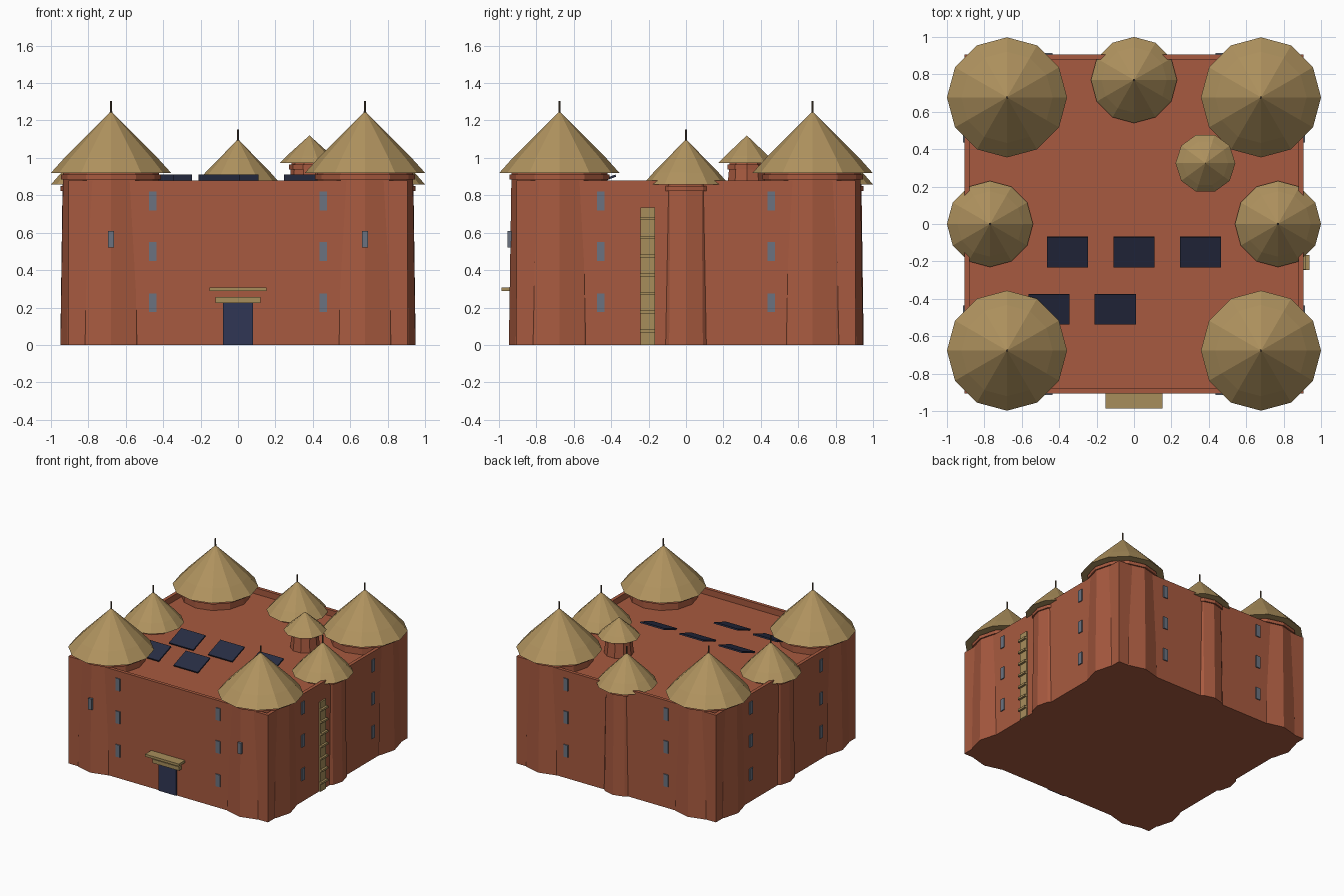
import bpy, bmesh, math
from mathutils import Matrix

if "Cube" in bpy.data.objects:
    bpy.data.objects.remove(bpy.data.objects["Cube"])


def mat(name, rgb):
    m = bpy.data.materials.new(name)
    m.diffuse_color = (*rgb, 1)
    m.use_nodes = True
    m.node_tree.nodes["Principled BSDF"].inputs["Base Color"].default_value = m.diffuse_color
    return m


CLAY = mat("red clay", (0.39, 0.102, 0.05))
THATCH = mat("thatch", (0.434, 0.292, 0.114))
WOOD = mat("light wood", (0.39, 0.27, 0.105))
GLASS = mat("grey window", (0.145, 0.17, 0.216))
DOOR = mat("navy door", (0.03, 0.037, 0.09))
PANEL = mat("solar navy", (0.021, 0.026, 0.056))
SPIKE = mat("dark wood", (0.10, 0.07, 0.045))


def finish(name, bm, material):
    bmesh.ops.recalc_face_normals(bm, faces=bm.faces)
    me = bpy.data.meshes.new(name)
    bm.to_mesh(me)
    bm.free()
    me.materials.append(material)
    ob = bpy.data.objects.new(name, me)
    bpy.context.collection.objects.link(ob)
    return ob


def box(name, x, y, z, material, turn=0.0, tilt=0.0):
    """Box from (min, max) ranges; turn spins it about the world z axis."""
    bm = bmesh.new()
    bmesh.ops.create_cube(bm, size=1)
    size = [b - a for a, b in (x, y, z)]
    mid = [(a + b) / 2 for a, b in (x, y, z)]
    bm.transform(Matrix.Rotation(turn, 4, 'Z') @ Matrix.Translation(mid)
                 @ Matrix.Rotation(tilt, 4, 'X') @ Matrix.Diagonal((*size, 1)))
    return finish(name, bm, material)


def lathe(name, centre, profile, sides, material):
    """Faceted solid of revolution from (radius, z) points, bottom to top."""
    bm = bmesh.new()
    rings = []
    for r, z in profile:
        if r == 0:
            rings.append([bm.verts.new((*centre, z))])
        else:
            rings.append([bm.verts.new((centre[0] + r * math.cos(2 * math.pi * i / sides),
                                        centre[1] + r * math.sin(2 * math.pi * i / sides), z))
                          for i in range(sides)])
    for a, b in zip(rings, rings[1:]):
        for i in range(sides):
            j = (i + 1) % sides
            if len(b) == 1:
                bm.faces.new((a[i], a[j], b[0]))
            else:
                bm.faces.new((a[i], a[j], b[j], b[i]))
    for ring in (rings[0], rings[-1]):
        if len(ring) > 1:
            bm.faces.new(ring)
    return finish(name, bm, material)


def tower(name, c, r0, r1, base, eave, roof_r, apex, sides=12, spike=True):
    """Tapered drum with a collar, thatched cone and optional finial."""
    lathe(name + "_drum", c, [(r0, base), (r1, eave + 0.005)], sides, CLAY)
    lathe(name + "_collar", c, [(r1 + 0.012, eave - 0.035), (r1 + 0.012, eave - 0.008)], sides, CLAY)
    mid = eave + (apex - eave) * 0.26
    lathe(name + "_roof", c, [(roof_r, eave), (roof_r * 0.76, mid), (0, apex)], sides, THATCH)
    if spike:
        lathe(name + "_finial", c, [(0.007, apex - 0.03), (0.006, apex + 0.053)], 6, SPIKE)


# Main block with a sunken roof deck
W, H, RIM, DECK = 0.907, 0.88, 0.868, 0.83
bm = bmesh.new()
bmesh.ops.create_cube(bm, size=2)
bm.transform(Matrix.Translation((0, 0, H / 2)) @ Matrix.Diagonal((W, W, H / 2, 1)))
top = max(bm.faces, key=lambda f: f.calc_center_median().z)
bmesh.ops.inset_individual(bm, faces=[top], thickness=W - RIM)
deck = bmesh.ops.extrude_discrete_faces(bm, faces=[top])["faces"][0]
for v in deck.verts:
    v.co.z = DECK
finish("main_walls", bm, CLAY)

# Corner towers
for sx in (-1, 1):
    for sy in (-1, 1):
        tower("corner_tower", (sx * 0.679, sy * 0.677), 0.27, 0.256, 0, 0.92, 0.321, 1.25)

# Middle towers on the left, right and back walls
for c in ((-0.77, 0), (0.77, 0), (0, 0.77)):
    tower("wall_tower", c, 0.18, 0.168, 0, 0.858, 0.23, 1.1)

# Small turret on the roof deck
tower("roof_turret", (0.382, 0.325), 0.112, 0.096, DECK - 0.01, 0.972, 0.16, 1.12, sides=10, spike=False)

# Wall windows, three high in two columns on each side
for k in range(4):
    for x in (-0.455, 0.455):
        for z in (0.225, 0.5, 0.77):
            box("wall_window", (x - 0.02, x + 0.02), (-W - 0.008, -W + 0.001),
                (z - 0.05, z + 0.05), GLASS, turn=k * math.pi / 2)

# Single windows on the front towers
for x in (-0.679, 0.679):
    box("tower_window", (x - 0.016, x + 0.016), (-0.955, -0.93), (0.52, 0.61), GLASS)

# Door, lintel and canopy
box("door", (-0.08, 0.08), (-W - 0.009, -W + 0.001), (0, 0.225), DOOR)
box("door_lintel", (-0.12, 0.12), (-W - 0.03, -W + 0.01), (0.225, 0.256), WOOD)
box("door_canopy", (-0.153, 0.153), (-0.987, -W + 0.01), (0.288, 0.308), WOOD)

# Ladder on the right wall
box("ladder_back", (W - 0.005, W + 0.012), (-0.243, -0.167), (0, 0.735), WOOD)
for i in range(7):
    z = 0.075 + i * 0.1
    box("ladder_rung", (W, W + 0.03), (-0.245, -0.165), (z - 0.008, z + 0.008), WOOD)

# Tilted solar panels
for x, y in ((-0.355, -0.15), (0, -0.15), (0.355, -0.15), (-0.455, -0.455), (-0.1, -0.455)):
    box("solar_panel", (x - 0.11, x + 0.11), (y - 0.085, y + 0.085),
        (0.870, 0.882), PANEL, tilt=math.radians(20))
